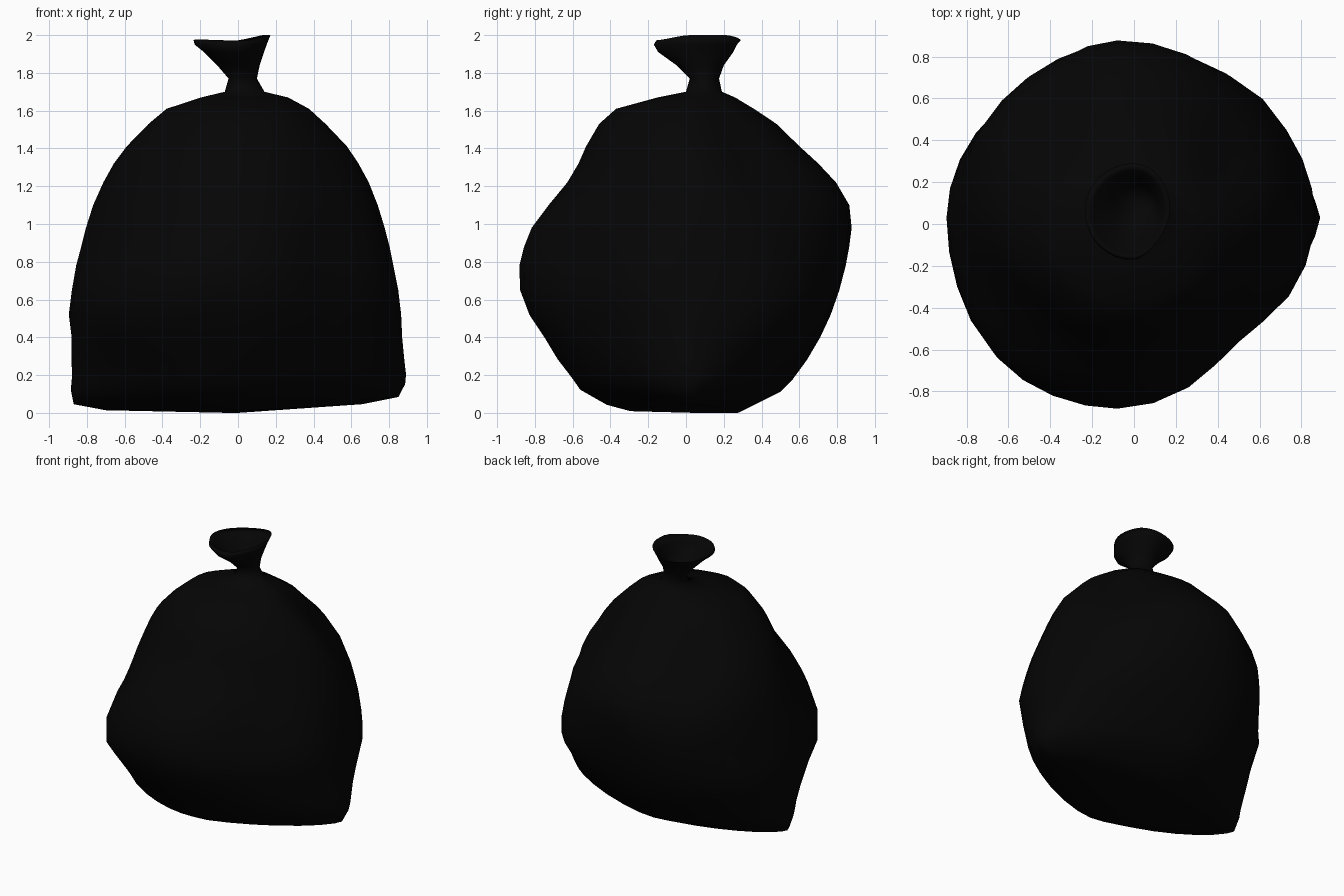
import bpy, bmesh, math

SEG = 32
black = bpy.data.materials.new("black plastic")
black.diffuse_color = (0.0015, 0.0015, 0.0015, 1)

# Bag sections: height, left, right, front, back
SECTIONS = [
    (0.00, -0.70, 0.66, -0.30, 0.28),
    (0.03, -0.87, 0.85, -0.42, 0.34),
    (0.11, -0.885, 0.885, -0.56, 0.50),
    (0.17, -0.88, 0.89, -0.60, 0.56),
    (0.28, -0.88, 0.88, -0.68, 0.64),
    (0.40, -0.88, 0.87, -0.75, 0.71),
    (0.52, -0.895, 0.865, -0.83, 0.765),
    (0.65, -0.88, 0.85, -0.88, 0.81),
    (0.78, -0.86, 0.825, -0.885, 0.845),
    (0.88, -0.835, 0.805, -0.86, 0.865),
    (0.98, -0.81, 0.78, -0.82, 0.88),
    (1.10, -0.77, 0.745, -0.73, 0.87),
    (1.22, -0.715, 0.70, -0.63, 0.80),
    (1.32, -0.66, 0.645, -0.57, 0.705),
    (1.41, -0.595, 0.58, -0.53, 0.605),
    (1.53, -0.48, 0.46, -0.46, 0.48),
    (1.61, -0.385, 0.37, -0.37, 0.36),
    (1.67, -0.20, 0.26, -0.15, 0.26),
    (1.70, -0.07, 0.14, 0.00, 0.19),
    (1.77, -0.05, 0.10, 0.02, 0.175),
    (1.84, -0.11, 0.115, -0.05, 0.20),
    (1.91, -0.18, 0.14, -0.15, 0.25),
    (1.95, -0.23, 0.155, -0.175, 0.27),
    (1.98, -0.235, 0.175, -0.16, 0.29),
    # inside of the open gathered top
    (1.94, -0.20, 0.145, -0.15, 0.255),
    (1.85, -0.10, 0.11, -0.04, 0.195),
    (1.78, -0.045, 0.09, 0.03, 0.165),
]
RIM = 23

# Dents and bulges: angle, angular width, height, height spread, amount
BUMPS = [
    (40, 23, 1.32, 0.28, -0.13), (26, 16, 1.35, 0.22, -0.06),
    (48, 23, 0.62, 0.22, 0.06),
    (225, 23, 1.10, 0.25, -0.07), (207, 18, 0.92, 0.20, -0.06),
    (225, 23, 0.48, 0.17, 0.05),
    (135, 23, 1.38, 0.22, -0.11), (118, 18, 1.15, 0.22, -0.07),
    (315, 23, 0.80, 0.45, -0.13), (315, 35, 1.95, 0.08, -0.10),
]


def bump(a, z):
    f = 1
    for angle, w, h, spread, amount in BUMPS:
        d = (math.degrees(a) - angle + 180) % 360 - 180
        f += amount * math.exp(-(d / w) ** 2 - ((z - h) / spread) ** 2)
    # gathers below the tie
    if 1.3 < z < 1.69:
        f += 0.02 * math.cos(7 * a) * (z - 1.3) / 0.35
    return f


def ring(bm, i, section):
    z, xl, xr, yf, yb = section
    n = min(2, 1.5 + 0.9 * z)      # pointed corners at the bottom
    cx = -0.08 * min(1, max(0, (1.7 - z) / 0.5))
    cy = 0.03 if z < 0.6 else (yf + yb) / 2
    verts = []
    for k in range(SEG):
        a = 2 * math.pi * k / SEG
        c, s = math.cos(a), math.sin(a)
        u = math.copysign(abs(c) ** (2 / n), c)
        v = math.copysign(abs(s) ** (2 / n), s)
        f = bump(a, z)
        x = cx + u * f * ((xr - cx) if u > 0 else (cx - xl))
        y = cy + v * f * ((yb - cy) if v > 0 else (cy - yf))
        # uneven underside and tilted rim
        low = max(0, 1 - z / 0.35)
        h = z + low * (0.07 * max(x, 0) + 0.02 * max(-x, 0) + 0.03 * max(-y, 0))
        if i == RIM:
            h = min(2, h + 0.08 * (x + 0.03) + 0.012 * math.cos(2 * a - 0.6))
        verts.append(bm.verts.new((x, y, h)))
    return verts


bm = bmesh.new()
rings = [ring(bm, i, s) for i, s in enumerate(SECTIONS)]
for lo, hi in zip(rings, rings[1:]):
    for k in range(SEG):
        j = (k + 1) % SEG
        bm.faces.new((lo[k], lo[j], hi[j], hi[k]))

# Bottom and inner end, closed as fans
for loop, centre, flip in ((rings[0], (-0.05, 0.05, 0), True),
                           (rings[-1], (0.03, 0.1, 1.76), False)):
    c = bm.verts.new(centre)
    for k in range(SEG):
        tri = (loop[k], loop[(k + 1) % SEG], c)
        bm.faces.new(tri[::-1] if flip else tri)
for face in bm.faces:
    face.smooth = True

mesh = bpy.data.meshes.new("tied_bag")
bm.to_mesh(mesh)
bm.free()
mesh.materials.append(black)
bag = bpy.data.objects.new("tied_bag", mesh)
bpy.context.collection.objects.link(bag)
